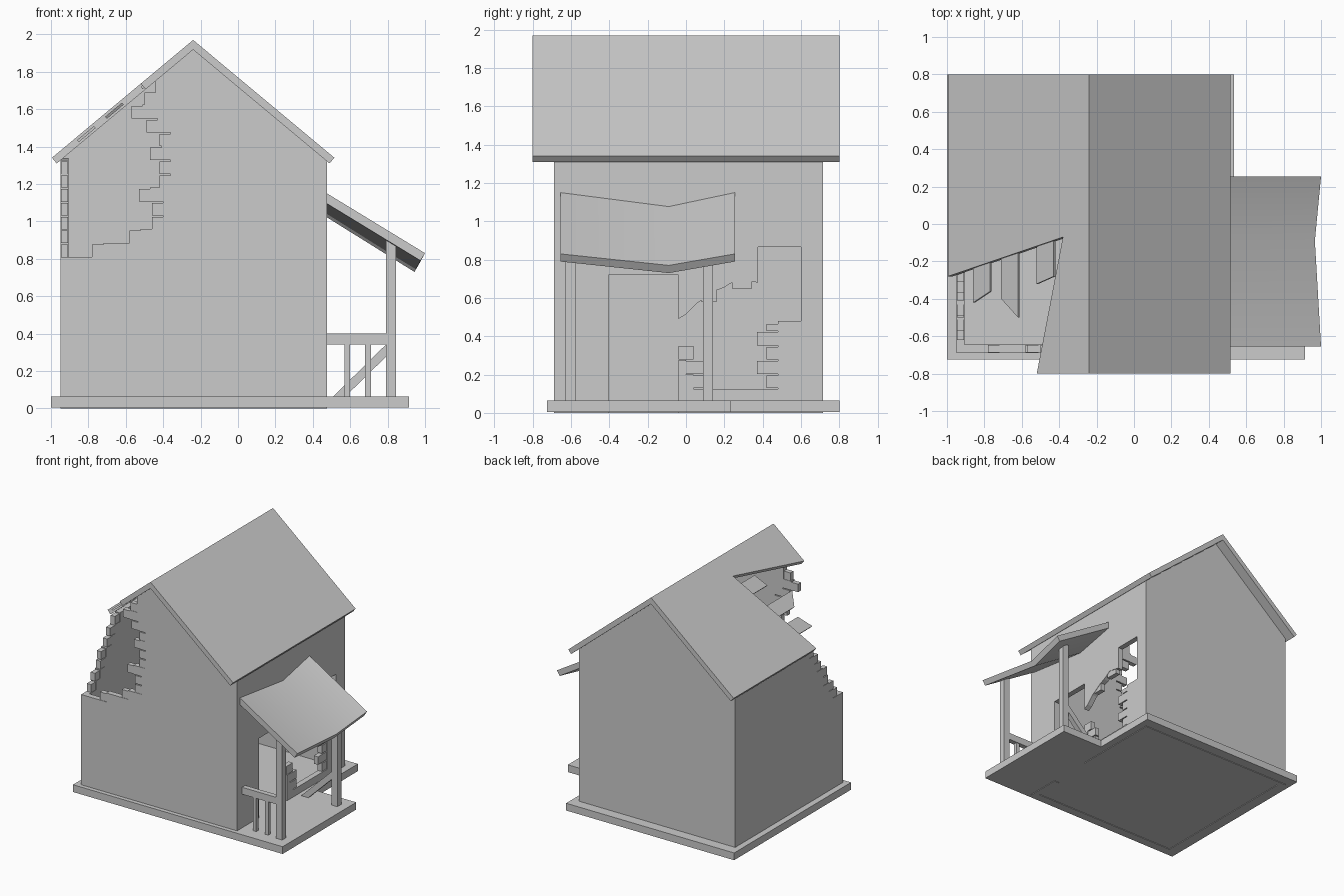
import bpy, bmesh
from mathutils import Vector

if "Cube" in bpy.data.objects:
    bpy.data.objects.remove(bpy.data.objects["Cube"])


def solid(name, pts, faces, vec):
    """Extrude a sheet of faces along a vector into a closed solid."""
    bm = bmesh.new()
    vs = [bm.verts.new(p) for p in pts]
    fs = [bm.faces.new([vs[i] for i in f]) for f in faces]
    ext = bmesh.ops.extrude_face_region(bm, geom=fs, use_keep_orig=True)
    new = [g for g in ext["geom"] if isinstance(g, bmesh.types.BMVert)]
    bmesh.ops.translate(bm, verts=new, vec=Vector(vec))
    bmesh.ops.recalc_face_normals(bm, faces=bm.faces)
    me = bpy.data.meshes.new(name)
    bm.to_mesh(me)
    bm.free()
    ob = bpy.data.objects.new(name, me)
    bpy.context.collection.objects.link(ob)
    return ob


def prism(name, pts, axis, lo, hi):
    """Outline in the plane across the axis, extruded from lo to hi."""
    p3 = []
    for p in pts:
        q = list(p)
        q.insert(axis, lo)
        p3.append(q)
    vec = [0, 0, 0]
    vec[axis] = hi - lo
    return solid(name, p3, [range(len(p3))], vec)


def box(name, x0, x1, y0, y1, z0, z1):
    return prism(name, [(x0, y0), (x1, y0), (x1, y1), (x0, y1)], 2, z0, z1)


RIDGE, PITCH, COURSE, WALL = -0.24, 0.834, 0.074, 0.045
X0, X1, Y0, Y1 = -0.95, 0.475, -0.69, 0.715


def roof_z(x):
    return 1.97 - PITCH * abs(x - RIDGE)


def steps(edges, z0, inset):
    """Stepped outline, one course of bricks per edge value."""
    out = []
    for i, e in enumerate(edges):
        out += [(e + inset, z0 + i * COURSE), (e + inset, z0 + (i + 1) * COURSE)]
    return out


def bricks(name, rows, axis, lo, hi):
    """Loose bricks; rows are (start, end, z, height)."""
    for a, b, z, h in rows:
        prism(name, [(a, z), (b, z), (b, z + h), (a, z + h)], axis, lo + 0.003, hi - 0.003)


# Foundation with porch floor
prism("foundation", [(-1, -0.725), (0.915, -0.725), (0.915, 0.235), (0.535, 0.235),
                     (0.535, 0.8), (-1, 0.8)], 2, 0.005, 0.065)

# Back gable wall
prism("back_wall", [(X0, 0), (X1, 0), (X1, 1.335), (RIDGE, 1.93), (X0, 1.335)], 1, Y1 - WALL, Y1)

# Front gable wall, upper left broken away in courses
front = [-0.78, -0.58, -0.46, -0.46, -0.53, -0.42, -0.42, -0.47, -0.42, -0.49, -0.57, -0.50]
prism("front_wall", [(X1, 1.335), (X1, 0), (X0, 0), (X0, 0.81)] + steps(front, 0.81, 0.06)
      + [(-0.44, 1.77), (RIDGE, 1.93)], 1, Y0, Y0 + WALL)
bricks("front_brick", [(e, e + 0.11, 0.81 + i * COURSE, 0.066) for i, e in enumerate(front)],
       1, Y0, Y0 + WALL)

# Left wall, front end broken away in courses
left = [-0.62, -0.57, -0.50, -0.49, -0.41, -0.37, -0.31]
prism("left_wall", [(Y1 - WALL, 1.335), (Y1 - WALL, 0), (Y0 + WALL, 0), (Y0 + WALL, 0.81)]
      + steps(left, 0.81, 0.06), 0, X0, X0 + WALL)
bricks("left_brick", [(e, e + 0.11, 0.81 + i * COURSE, 0.066) for i, e in enumerate(left)],
       0, X0, X0 + WALL)

# Right wall with doorway, window and the collapsed part between them
prism("right_wall", [
    (Y0 + WALL, 0), (-0.405, 0), (-0.405, 0.72), (-0.04, 0.72), (-0.04, 0.49), (0.0, 0.515),
    (0.06, 0.575), (0.10, 0.60), (0.16, 0.64), (0.20, 0.655), (0.27, 0.70), (0.375, 0.68),
    (0.375, 0.865), (0.60, 0.865), (0.60, 0.48), (0.48, 0.48), (0.48, 0.125),
    (0.04, 0.125), (0.04, 0.20), (0.0, 0.20), (0.0, 0.275), (-0.04, 0.275), (-0.04, 0),
    (Y1 - WALL, 0), (Y1 - WALL, 1.335), (Y0 + WALL, 1.335)], 0, X1 - WALL, X1)
bricks("right_brick", [
    (-0.03, 0.09, 0.13, 0.066), (-0.04, 0.09, 0.204, 0.066), (-0.04, 0.04, 0.278, 0.07),
    (0.42, 0.50, 0.13, 0.066), (0.37, 0.50, 0.204, 0.066), (0.42, 0.50, 0.278, 0.066),
    (0.37, 0.50, 0.352, 0.07), (0.42, 0.50, 0.428, 0.035),
    (0.08, 0.16, 0.58, 0.06), (0.24, 0.345, 0.65, 0.06)], 0, X1 - WALL, X1)


# Main roof: whole right slope, left slope with a torn corner
def slope(name, plan, drop, thick):
    side = 1 if plan[1][0] > RIDGE else -1
    n = Vector((side * PITCH, 0, 1)).normalized()
    return solid(name, [(x, y, roof_z(x) - drop) for x, y in plan], [range(len(plan))], -n * thick)


slope("roof_right", [(RIDGE, -0.8), (0.515, -0.8), (0.515, 0.8), (RIDGE, 0.8)], 0, 0.04)
slope("roof_left", [(RIDGE, -0.8), (-0.52, -0.8), (-0.38, -0.07), (-0.995, -0.28),
                    (-0.995, 0.8), (RIDGE, 0.8)], 0, 0.04)

# Broken roof boards poking out of the tear
for x0, x1, ya, yb in ((-0.86, -0.77, -0.42, -0.36), (-0.71, -0.62, -0.40, -0.50),
                       (-0.52, -0.43, -0.32, -0.28)):
    slope("roof_board", [(x0, ya), (x1, yb), (x1, 0.05), (x0, 0.05)], 0.018, 0.014)

# Sagging porch roof
sag = [(-0.655, 1.153, 1.0, 0.83), (-0.09, 1.08, 0.967, 0.77), (0.255, 1.153, 1.0, 0.83)]
pts = []
for y, zi, xo, zo in sag:
    pts += [(0.47, y, zi), (xo, y, zo)]
porch = solid("porch_roof", pts, [(0, 1, 3, 2), (2, 3, 5, 4)], (-0.024, 0, -0.04))
bpy.context.view_layer.objects.active = porch
porch.select_set(True)
bpy.ops.object.shade_smooth_by_angle()

# Porch posts, railing and fallen rail
box("porch_post_front", 0.79, 0.845, -0.63, -0.578, 0.06, 0.90)
box("porch_post_back", 0.79, 0.845, 0.09, 0.142, 0.06, 0.87)
box("porch_rail", X1, 0.80, -0.625, -0.583, 0.343, 0.40)
for x in (0.57, 0.68):
    box("baluster", x, x + 0.03, -0.619, -0.589, 0.06, 0.35)
prism("fallen_rail", [(0.51, 0.065), (0.575, 0.065), (0.80, 0.285), (0.80, 0.35)], 1, 0.095, 0.137)
